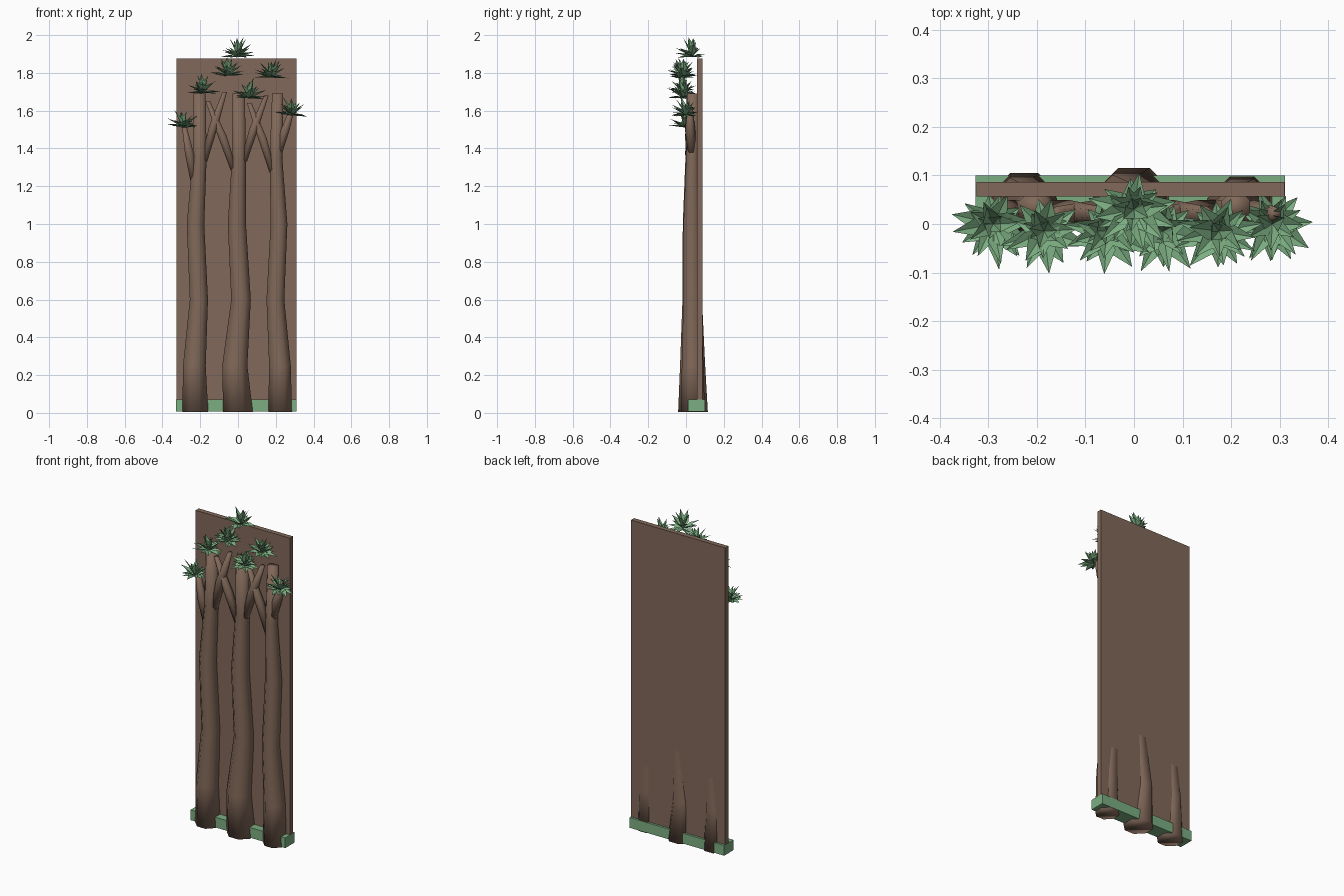
import bpy, bmesh, math, random
from mathutils import Vector, Matrix

random.seed(4)
old = bpy.data.objects.get("Cube")
if old:
    bpy.data.objects.remove(old, do_unlink=True)


def make_material(name, rgb):
    mat = bpy.data.materials.new(name)
    mat.use_nodes = True
    mat.diffuse_color = (*rgb, 1)
    mat.node_tree.nodes["Principled BSDF"].inputs["Base Color"].default_value = (*rgb, 1)
    return mat


bark = make_material("bark brown", (0.22, 0.14, 0.10))
green = make_material("leaf green", (0.20, 0.42, 0.22))


def finish(name, bm, mat, smooth=False):
    mesh = bpy.data.meshes.new(name)
    bm.to_mesh(mesh)
    bm.free()
    mesh.materials.append(mat)
    for poly in mesh.polygons:
        poly.use_smooth = smooth
    obj = bpy.data.objects.new(name, mesh)
    bpy.context.collection.objects.link(obj)
    return obj


def box(name, low, high, mat):
    low, high = Vector(low), Vector(high)
    bm = bmesh.new()
    bmesh.ops.create_cube(bm, size=1, matrix=Matrix.Translation((low + high) / 2)
                          @ Matrix.Diagonal((*(high - low), 1)))
    return finish(name, bm, mat)


def limb(name, stations, sides):
    """Capped tube through (x, y, z, radius) stations, with horizontal rings."""
    bm = bmesh.new()
    rings = []
    for x, y, z, r in stations:
        angles = [math.tau * (i + 0.5) / sides for i in range(sides)]
        rings.append([bm.verts.new((x + r * math.cos(a), y + r * math.sin(a), z)) for a in angles])
    for a, b in zip(rings, rings[1:]):
        for i in range(sides):
            j = (i + 1) % sides
            bm.faces.new((a[i], a[j], b[j], b[i]))
    bm.faces.new(rings[0][::-1])
    bm.faces.new(rings[-1])
    return finish(name, bm, bark, smooth=True)


# Back board and grassy foot
box("back_board", (-0.325, 0.057, 0.01), (0.31, 0.087, 1.875), bark)
box("grass_base", (-0.327, 0.01, 0.008), (0.311, 0.10, 0.07), green)

# Trunks: centre x and radius at each shared height
heights = (0.005, 0.25, 0.6, 1.0, 1.35, 1.69)
depths = (0.037, 0.035, 0.033, 0.031, 0.034, 0.036)
trunks = {
    "right_trunk": ((-0.226, 0.074), (-0.231, 0.065), (-0.207, 0.052),
                    (-0.225, 0.050), (-0.203, 0.040), (-0.203, 0.034)),
    "middle_trunk": ((0.0, 0.085), (-0.017, 0.072), (0.016, 0.056),
                     (-0.006, 0.052), (0.005, 0.040), (0.003, 0.036)),
    "left_trunk": ((0.223, 0.068), (0.222, 0.062), (0.198, 0.051),
                   (0.217, 0.048), (0.201, 0.036), (0.21, 0.032)),
}
for name, rings in trunks.items():
    limb(name, [(x, y, z, r) for (x, r), y, z in zip(rings, depths, heights)], 8)

# Branches: start x, z and end x, z
branches = [(-0.235, 1.23, -0.285, 1.52), (-0.18, 1.33, -0.07, 1.70),
            (-0.02, 1.28, -0.16, 1.65), (0.03, 1.33, 0.15, 1.68),
            (0.185, 1.27, 0.06, 1.64), (0.215, 1.37, 0.29, 1.62)]
for i, (x0, z0, x1, z1) in enumerate(branches):
    xm, zm = x0 + (x1 - x0) * 0.45, (z0 + z1) / 2
    limb(f"branch_{i + 1}", [(x0, 0.03, z0, 0.02), (xm, 0.022, zm, 0.027),
                             (x1, 0.022, z1, 0.014)], 6)


def leaf(bm, root, azimuth, rise, length, width):
    """Pointed kite leaf, folded a little along its middle."""
    turn = Matrix.Rotation(azimuth, 3, 'Z') @ Matrix.Rotation(-rise, 3, 'Y')
    half = width / 2
    points = [(0, 0, 0), (length * 0.45, -half, half * 0.5), (length, 0, 0),
              (length * 0.45, half, half * 0.5)]
    a, b, c, d = [bm.verts.new(root + turn @ Vector(p)) for p in points]
    bm.faces.new((a, b, c))
    bm.faces.new((a, c, d))


# Leaf rosettes: root x, y, z
tufts = [(-0.29, 0.0, 1.51), (-0.185, -0.015, 1.695), (-0.055, -0.015, 1.785),
         (0.0, 0.03, 1.885), (0.06, -0.015, 1.665), (0.175, -0.015, 1.775),
         (0.285, 0.0, 1.575)]
for n, spot in enumerate(tufts):
    bm = bmesh.new()
    for rise, count, length in ((0.12, 11, 0.092), (0.6, 9, 0.098), (1.1, 7, 0.105)):
        for k in range(count):
            azimuth = math.tau * (k + random.uniform(-0.3, 0.3)) / count + rise
            size = length * random.uniform(0.8, 1.08)
            if math.sin(azimuth) > 0.3:
                size *= 0.8
            leaf(bm, Vector(spot), azimuth, rise + random.uniform(-0.2, 0.2),
                 size, random.uniform(0.03, 0.045))
    finish(f"leaf_tuft_{n + 1}", bm, green)
